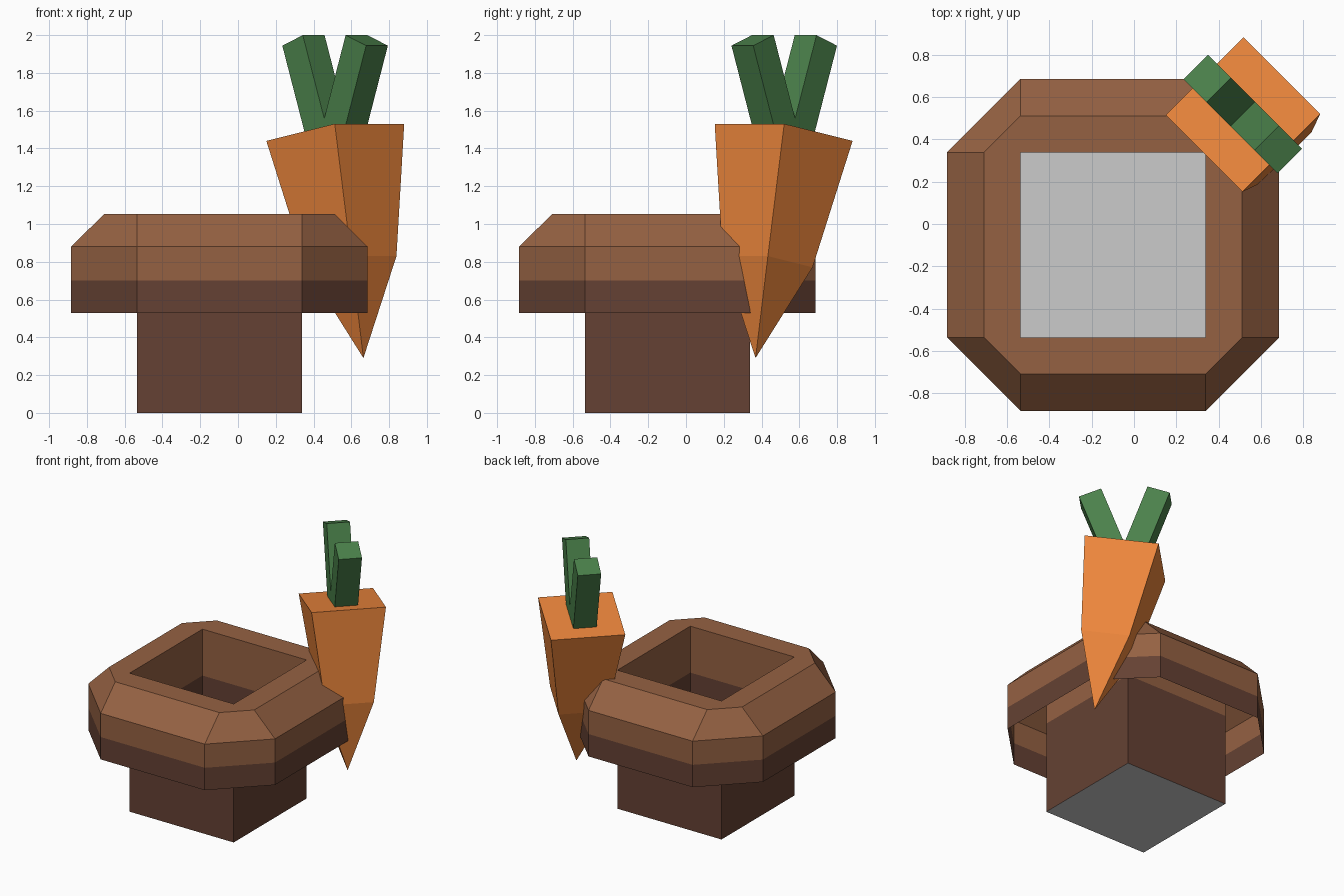
import bpy, bmesh, math
from mathutils import Matrix, Vector

if "Cube" in bpy.data.objects:
    bpy.data.objects.remove(bpy.data.objects["Cube"])


def material(name, rgb):
    m = bpy.data.materials.new(name)
    m.diffuse_color = (*rgb, 1)
    m.use_nodes = True
    m.node_tree.nodes["Principled BSDF"].inputs["Base Color"].default_value = m.diffuse_color
    return m


LIGHT = material("light_brown", (0.30, 0.12, 0.055))
DARK = material("dark_brown", (0.13, 0.053, 0.033))
ORANGE = material("orange", (0.85, 0.24, 0.045))
GREEN = material("green", (0.07, 0.22, 0.07))


def make_object(name, bm, mats, matrix=Matrix()):
    me = bpy.data.meshes.new(name)
    bm.to_mesh(me)
    bm.free()
    for m in mats:
        me.materials.append(m)
    ob = bpy.data.objects.new(name, me)
    ob.matrix_world = matrix
    bpy.context.collection.objects.link(ob)
    return ob


def loft(rings):
    """Join closed rings of points with quads, merging coincident points."""
    bm = bmesh.new()
    loops = [[bm.verts.new(p) for p in r] for r in rings]
    for a, b in zip(loops, loops[1:]):
        n = len(a)
        for i in range(n):
            j = (i + 1) % n
            bm.faces.new((a[i], a[j], b[j], b[i]))
    return bm, loops


def octagon(c, d, z):
    """Square of half width c with corners cut at d (c == d gives a square)."""
    pts = []
    for x, y in ((c, -d), (c, d)), ((d, c), (-d, c)), ((-c, d), (-c, -d)), ((-d, -c), (d, -c)):
        pts += [(*x, z), (*y, z)]
    return pts


# Pot: hollow rim skirt, chamfer, top, then the square well that is also the stem
H = 0.4375
pot_at = Matrix.Translation((-0.0985, -0.0985, 0))
profile = [(0.785, 0.53), (0.785, 0.70), (0.785, 0.88), (0.61, 1.053),
           (H, 1.053), (H, 0.70), (H, 0)]
bm, _ = loft([octagon(c, H, z) for c, z in profile])
bmesh.ops.remove_doubles(bm, verts=bm.verts, dist=1e-4)
for f in bm.faces:
    f.material_index = int(f.calc_center_median().z < 0.70)
make_object("pot", bm, [LIGHT, DARK], pot_at)

# Grey floor of the pot
bm = bmesh.new()
bmesh.ops.create_grid(bm, x_segments=1, y_segments=1, size=H)
make_object("pot_floor", bm, [], pot_at)


def diagonal_frame(centre, tilt):
    """Frame turned 45 degrees about z, then leaned within the diagonal plane."""
    return (Matrix.Translation(centre) @ Matrix.Rotation(math.radians(-45), 4, 'Z')
            @ Matrix.Rotation(math.radians(tilt), 4, 'Y'))


# Carrot: square section tapering in two stages to a point
bm, loops = loft([[(x * h, y * h, z) for x, y in ((-1, -1), (1, -1), (1, 1), (-1, 1))]
                  for h, z in ((0.17, -0.695), (0.26, 0))])
bm.faces.new(loops[1])
tip = bm.verts.new((0, 0, -1.213))
for i in range(4):
    bm.faces.new((loops[0][(i + 1) % 4], loops[0][i], tip))
make_object("carrot", bm, [ORANGE], diagonal_frame((0.515, 0.517, 1.485), -10))

# Two leaf stalks spreading in a V along the diagonal
for name, side in (("left_leaf", -1), ("right_leaf", 1)):
    off = side * 0.237 / math.sqrt(2)
    bm = bmesh.new()
    bmesh.ops.create_cube(bm, size=1)
    bmesh.ops.scale(bm, vec=(0.163, 0.163, 0.56), verts=bm.verts)
    bmesh.ops.translate(bm, vec=Vector((0, 0, -0.28)), verts=bm.verts)
    make_object(name, bm, [GREEN],
                diagonal_frame((0.514 + off, 0.52 - off, 1.972), side * 20))
